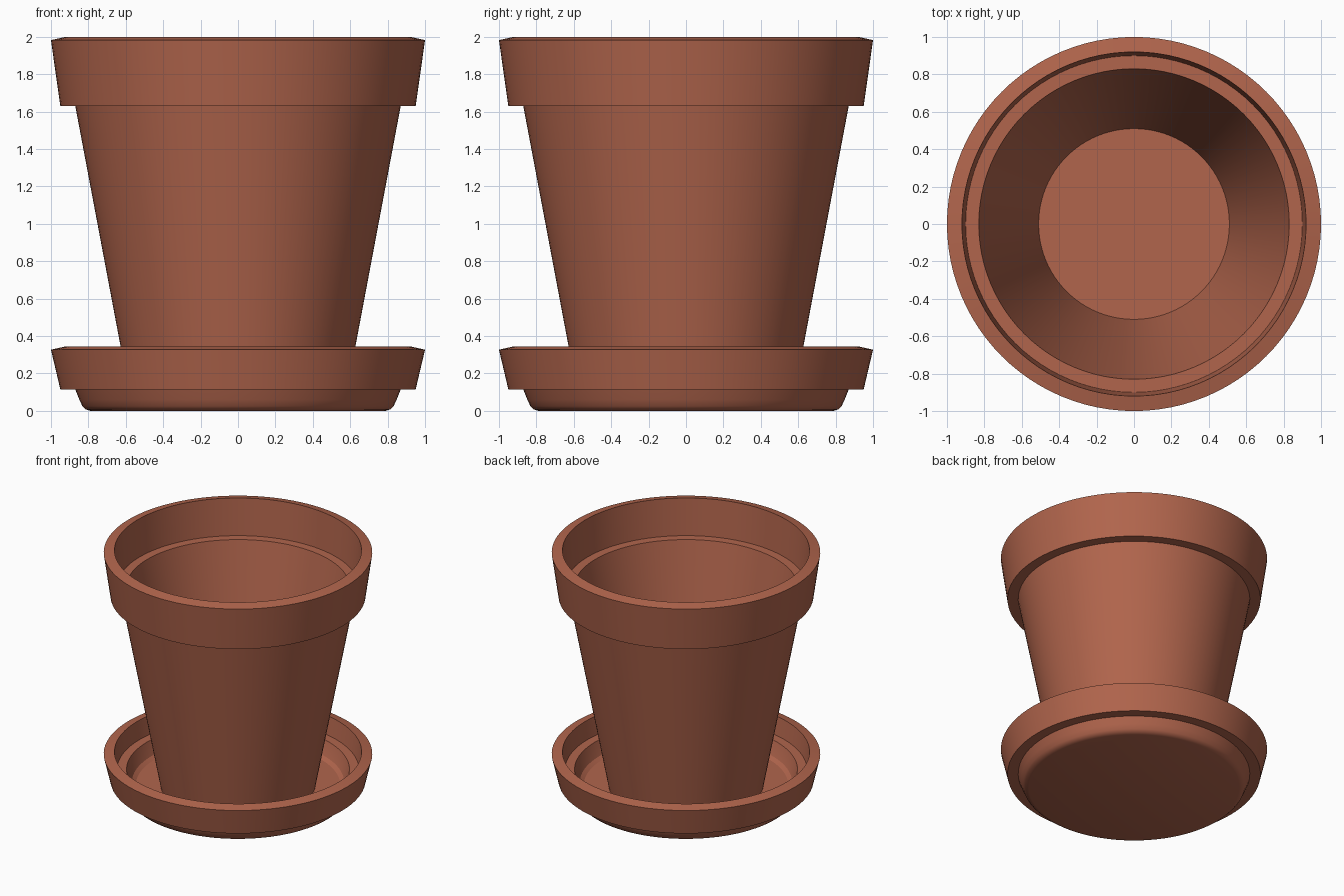
import bpy
import bmesh
import math

SEGMENTS = 96

cube = bpy.data.objects.get("Cube")
if cube:
    bpy.data.objects.remove(cube, do_unlink=True)

# Terracotta clay
CLAY = (0.44, 0.13, 0.073, 1.0)
clay = bpy.data.materials.new("terracotta clay")
clay.use_nodes = True
clay.diffuse_color = CLAY
bsdf = next(n for n in clay.node_tree.nodes if n.type == "BSDF_PRINCIPLED")
bsdf.inputs["Base Color"].default_value = CLAY
bsdf.inputs["Roughness"].default_value = 0.8


def lathe(name, profile):
    """Spin a closed (radius, height) profile around the z axis."""
    bm = bmesh.new()
    verts = [bm.verts.new((r, 0, z)) for r, z in profile]
    edges = [bm.edges.new(pair) for pair in zip(verts, verts[1:])]
    bmesh.ops.spin(bm, geom=verts + edges, cent=(0, 0, 0), axis=(0, 0, 1),
                   angle=math.tau, steps=SEGMENTS, use_duplicate=False)
    bmesh.ops.remove_doubles(bm, verts=bm.verts, dist=0.0005)
    bmesh.ops.recalc_face_normals(bm, faces=bm.faces)
    mesh = bpy.data.meshes.new(name)
    bm.to_mesh(mesh)
    bm.free()
    mesh.materials.append(clay)
    obj = bpy.data.objects.new(name, mesh)
    bpy.context.collection.objects.link(obj)
    bpy.ops.object.select_all(action="DESELECT")
    obj.select_set(True)
    bpy.context.view_layer.objects.active = obj
    bpy.ops.object.shade_smooth_by_angle(angle=math.radians(30))
    return obj


def collar(bottom, top, ledge):
    """Flared rim: underside, outer wall, sloped lip, inner wall and ledge."""
    return [(0.87, bottom), (0.95, bottom), (1.0, top - 0.018),
            (0.92, top), (0.90, ledge), (0.83, ledge)]


# Tapered pot with its heavy rim and inner ledge
lathe("flower_pot",
      [(0, 0.075), (0.577, 0.075)]
      + collar(1.63, 2.0, 1.70)
      + [(0.51, 0.16), (0, 0.16)])

# Shallow saucer with a rounded foot
lathe("saucer",
      [(0, 0), (0.79, 0), (0.815, 0.008), (0.832, 0.025), (0.848, 0.06)]
      + collar(0.115, 0.345, 0.20)
      + [(0.81, 0.14), (0.79, 0.095), (0.76, 0.075), (0, 0.075)])
